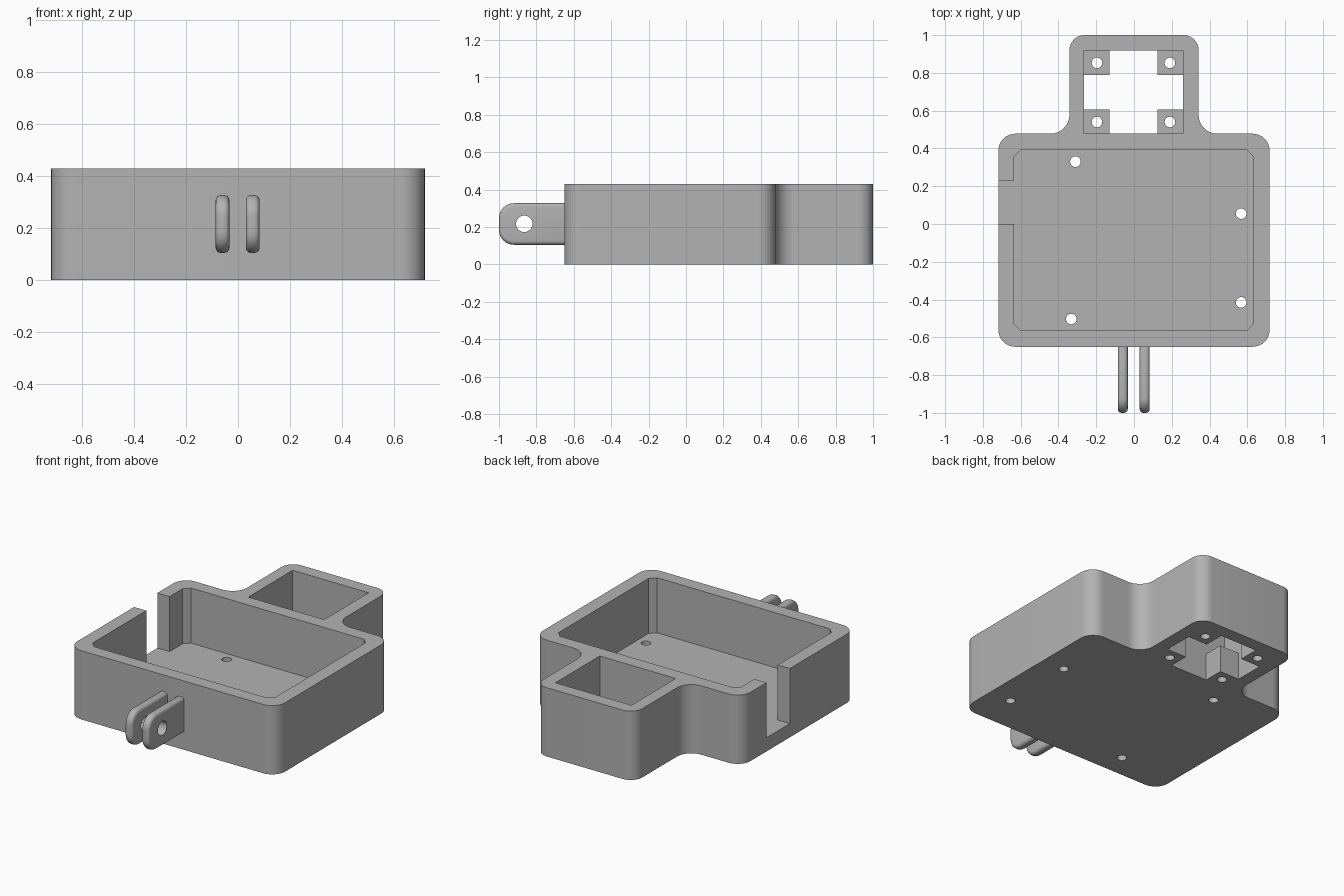
import bpy, bmesh, math
from mathutils import Vector

cube = bpy.data.objects.get("Cube")
if cube:
    bpy.data.objects.remove(cube, do_unlink=True)

grey = bpy.data.materials.new("plain grey")
grey.use_nodes = True
COLOUR = (0.45, 0.45, 0.45, 1)
grey.diffuse_color = COLOUR
grey.node_tree.nodes["Principled BSDF"].inputs["Base Color"].default_value = COLOUR

HEIGHT, FLOOR, PAD = 0.43, 0.086, 0.17
TOP = HEIGHT + 0.1


def fillet(points, steps=10):
    """Round each (x, y, radius) corner of a closed outline."""
    out = []
    for i, (x, y, r) in enumerate(points):
        p = Vector((x, y))
        if r == 0:
            out.append(p)
            continue
        a = (Vector(points[i - 1][:2]) - p).normalized()
        b = (Vector(points[(i + 1) % len(points)][:2]) - p).normalized()
        half = a.angle(b) / 2
        centre = p + (a + b).normalized() * r / math.sin(half)
        start = p + a * r / math.tan(half) - centre
        end = p + b * r / math.tan(half) - centre
        for k in range(steps + 1):
            t = k / steps
            ang = start.angle(end)
            out.append(centre + (start * math.sin((1 - t) * ang)
                                 + end * math.sin(t * ang)) / math.sin(ang))
    return out


def prism(name, outline, lo, hi, axis="z"):
    """Extrude an outline along z, or along x with the outline in (y, z)."""
    def place(p, h):
        return (p.x, p.y, h) if axis == "z" else (h, p.x, p.y)
    bm = bmesh.new()
    face = bm.faces.new([bm.verts.new(place(p, lo)) for p in outline])
    new = bmesh.ops.extrude_face_region(bm, geom=[face])["geom"]
    move = Vector((0, 0, hi - lo) if axis == "z" else (hi - lo, 0, 0))
    bmesh.ops.translate(bm, vec=move, verts=[v for v in new if isinstance(v, bmesh.types.BMVert)])
    bmesh.ops.recalc_face_normals(bm, faces=bm.faces)
    mesh = bpy.data.meshes.new(name)
    bm.to_mesh(mesh)
    bm.free()
    mesh.materials.append(grey)
    obj = bpy.data.objects.new(name, mesh)
    bpy.context.collection.objects.link(obj)
    return obj


def rect(x0, x1, y0, y1):
    return [Vector(p) for p in ((x0, y0), (x1, y0), (x1, y1), (x0, y1))]


def circle(x, y, r, n=32):
    return [Vector((x + r * math.cos(2 * math.pi * i / n),
                    y + r * math.sin(2 * math.pi * i / n))) for i in range(n)]


def activate(obj):
    bpy.ops.object.select_all(action="DESELECT")
    obj.select_set(True)
    bpy.context.view_layer.objects.active = obj


def cut(obj, cutter):
    cutter.hide_render = True
    mod = obj.modifiers.new("cut", "BOOLEAN")
    mod.operation, mod.solver, mod.object = "DIFFERENCE", "EXACT", cutter
    activate(obj)
    bpy.ops.object.modifier_apply(modifier=mod.name)
    bpy.data.objects.remove(cutter, do_unlink=True)


def smooth(obj):
    activate(obj)
    bpy.ops.object.shade_smooth_by_angle(angle=math.radians(30))


# Case outline: wide box with a narrower rear tower, blended by fillets
half = [(0.718, -0.65, 0.09), (0.718, 0.478, 0.09), (0.342, 0.478, 0.1), (0.342, 1.0, 0.08)]
outline = half + [(-x, y, r) for x, y, r in reversed(half)]
case = prism("case", fillet(outline), 0, HEIGHT)

# Main cavity with chamfered corners
x0, x1, y0, y1, c = -0.634, 0.63, -0.565, 0.393, 0.035
cavity = [(x0 + c, y0), (x1 - c, y0), (x1, y0 + c), (x1, y1 - c),
          (x1 - c, y1), (x0 + c, y1), (x0, y1 - c), (x0, y0 + c)]
cut(case, prism("cavity", [Vector(p) for p in cavity], FLOOR, TOP))

# Cable slot in the side wall
cut(case, prism("slot", rect(-0.8, -0.6, 0, 0.23), FLOOR, TOP))

# Tower pocket, and the cross-shaped opening that leaves four corner pads
cut(case, prism("pocket", rect(-0.265, 0.26, 0.48, 0.918), PAD, TOP))
cut(case, prism("opening_wide", rect(-0.265, 0.26, 0.605, 0.79), -0.1, PAD + 0.05))
cut(case, prism("opening_long", rect(-0.13, 0.125, 0.48, 0.918), -0.1, PAD + 0.05))

# Screw holes through the floor and the pads
holes = [(-0.31, 0.33), (0.567, 0.055), (0.567, -0.415), (-0.332, -0.503)]
holes += [(x, y) for x in (-0.196, 0.19) for y in (0.54, 0.853)]
for x, y in holes:
    cut(case, prism("screw_hole", circle(x, y, 0.028), -0.1, PAD + 0.1))
smooth(case)

# Pair of hinge tabs on the front, with rounded rims and a bolt hole
profile = [(-1.0, 0.105, 0.08), (-0.62, 0.105, 0), (-0.62, 0.327, 0), (-1.0, 0.327, 0.08)]
for side, x in (("right", -0.086), ("left", 0.03)):
    tab = prism(side + "_hinge_tab", fillet(profile), x, x + 0.053, "x")
    bevel = tab.modifiers.new("rim", "BEVEL")
    bevel.width, bevel.segments = 0.02, 4
    bevel.limit_method, bevel.angle_limit = "ANGLE", math.radians(60)
    activate(tab)
    bpy.ops.object.modifier_apply(modifier=bevel.name)
    cut(tab, prism("bolt_hole", circle(-0.865, 0.217, 0.044), x - 0.1, x + 0.2, "x"))
    smooth(tab)
